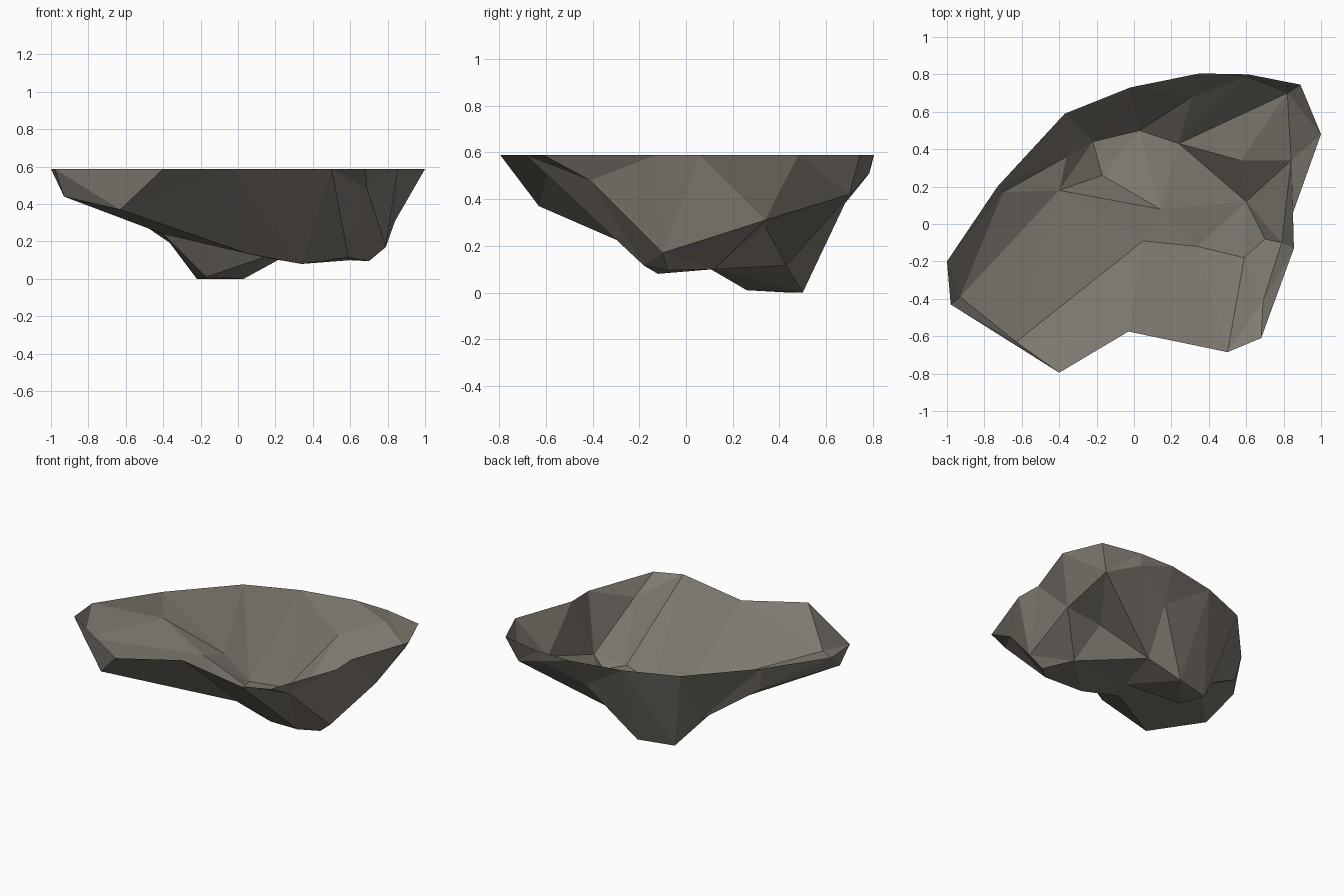
import bpy, bmesh
from mathutils import Vector
from mathutils.geometry import delaunay_2d_cdt

if "Cube" in bpy.data.objects:
    bpy.data.objects.remove(bpy.data.objects["Cube"])

TOP = 0.588

# open flat rim of the rock shell, counter-clockwise
rim = [(-1, -.2), (-.98, -.43), (-.4, -.795), (-.03, -.575), (.5, -.685),
       (.68, -.61), (.855, -.13), (.85, .06), (1, .48), (.89, .745),
       (.61, .80), (.35, .805), (-.02, .73), (-.37, .59), (-.73, .2)]

# facet corners below the rim, by name
corners = {
    "left": (-.93, -.39, .44), "front": (-.63, -.63, .37),
    "mid": (.05, -.09, .135), "ridge_a": (.34, -.12, .08),
    "ridge_b": (.59, -.18, .115), "ridge_c": (.7, -.08, .095),
    "side": (.79, -.1, .17), "side_hi": (.69, -.41, .48),
    "belly": (.6, .12, .1), "dent": (.57, .34, .28),
    "right": (.84, .34, .31), "corner": (.82, .7, .42),
    "back_hi": (.6, .785, .51), "back": (.31, .68, .38),
    "heel": (.24, .43, .115), "toe": (.14, .08, .115),
    "foot_a": (-.17, .26, .01), "foot_b": (-.22, .44, 0),
    "foot_c": (.03, .5, 0), "hip": (-.4, .18, .24),
    "flank": (-.36, .36, .19), "left_back": (-.7, .17, .42),
}

# crease lines across the surface (numbers are rim points)
creases = [
    "0 left left_back hip toe heel foot_c foot_b hip foot_a toe",
    "foot_b foot_a foot_c",
    "left_back flank foot_b 13",
    "left hip",
    "1 left front 2",
    "front mid ridge_a ridge_b ridge_c side",
    "3 mid toe belly ridge_c",
    "4 ridge_b side_hi",
    "5 side_hi side 6",
    "side right 8",
    "side belly right corner 9",
    "heel dent right",
    "dent belly heel corner back_hi 10",
    "heel back 11",
    "foot_c back back_hi",
    "12 foot_c",
    "14 left_back",
]

names = list(corners)
points = [(x, y, TOP) for x, y in rim] + list(corners.values())


def index(word):
    return int(word) if word.isdigit() else len(rim) + names.index(word)


edges = []
for line in creases:
    ids = [index(w) for w in line.split()]
    edges += list(zip(ids, ids[1:]))

# triangulate in plan between the creases, then lift to the heights
flat = [Vector(p[:2]) for p in points]
vs, _, fs, origin, _, _ = delaunay_2d_cdt(flat, edges, [list(range(len(rim)))], 1, 1e-5)


def height(i):
    if origin[i]:
        return points[origin[i][0]][2]
    near = sorted(points, key=lambda p: (Vector(p[:2]) - vs[i]).length)[:2]
    return (near[0][2] + near[1][2]) / 2


bm = bmesh.new()
bv = [bm.verts.new((v.x, v.y, height(i))) for i, v in enumerate(vs)]
for f in fs:
    if all(height(i) > TOP - .001 for i in f):
        continue  # keep the top open
    bm.faces.new([bv[i] for i in reversed(f)])  # outside faces downwards

mesh = bpy.data.meshes.new("rock_shell")
bm.to_mesh(mesh)
bm.free()
rock = bpy.data.objects.new("rock_shell", mesh)
bpy.context.collection.objects.link(rock)

# stone colour
stone = bpy.data.materials.new("grey brown stone")
stone.diffuse_color = (.21, .19, .163, 1)
stone.use_nodes = True
stone.node_tree.nodes["Principled BSDF"].inputs["Base Color"].default_value = stone.diffuse_color
mesh.materials.append(stone)
